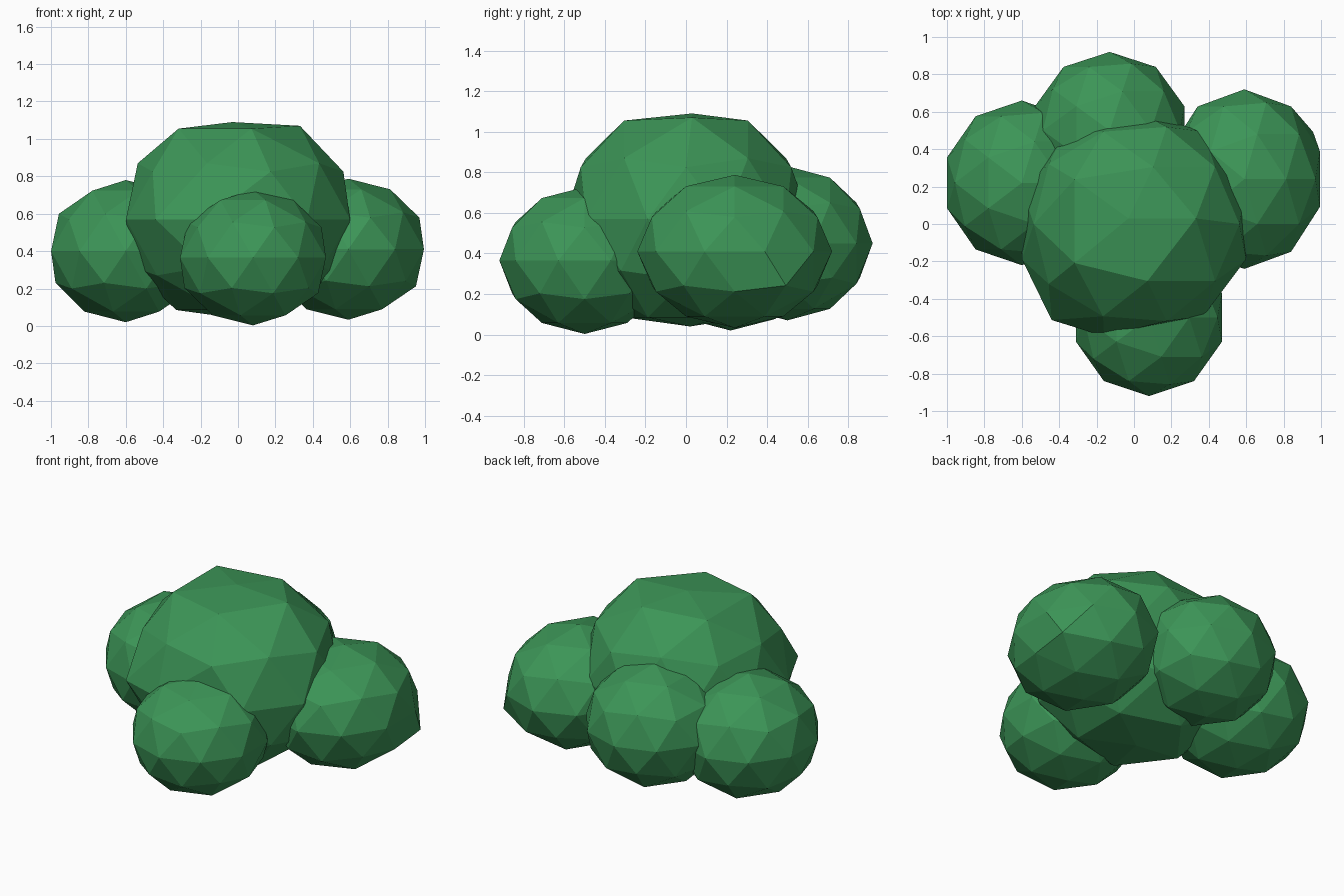
import bpy
import bmesh
from mathutils import Vector

cube = bpy.data.objects.get("Cube")
if cube:
    bpy.data.objects.remove(cube, do_unlink=True)

# One leaf green for the whole bush
green = bpy.data.materials.new("leaf_green")
green.use_nodes = True
colour = (0.045, 0.30, 0.095, 1.0)
green.diffuse_color = colour
shader = green.node_tree.nodes["Principled BSDF"]
shader.inputs["Base Color"].default_value = colour
shader.inputs["Roughness"].default_value = 0.9


def clump(name, centre, radii, nudges=()):
    """Faceted leaf clump; each nudge moves the vertex nearest a direction."""
    bm = bmesh.new()
    bmesh.ops.create_icosphere(bm, subdivisions=2, radius=1.0)
    moves = [(max(bm.verts, key=lambda v: v.co.dot(Vector(d))), Vector(shift))
             for d, shift in nudges]
    for v in bm.verts:
        v.co = Vector(c * r for c, r in zip(v.co, radii))
    for v, shift in moves:
        v.co += shift
    mesh = bpy.data.meshes.new(name)
    bm.to_mesh(mesh)
    bm.free()
    mesh.materials.append(green)
    obj = bpy.data.objects.new(name, mesh)
    obj.location = centre
    bpy.context.collection.objects.link(obj)
    return obj


# Large central clump with slightly flattened poles
clump("main_clump", (0, 0, 0.57), (0.63, 0.61, 0.57), [
    ((0, 0, 1), (-0.03, 0.03, -0.05)),
    ((0, 0, -1), (0, 0.02, 0.04)),
    ((-0.42, 0.31, 0.85), (-0.05, 0.05, 0)),
    ((-0.42, -0.31, 0.85), (-0.05, -0.02, 0)),
    ((0.53, 0, 0.85), (0, 0.03, 0.015)),
    ((0.16, -0.5, 0.85), (-0.03, 0, 0)),
    ((0, -1, 0), (-0.16, 0.01, 0)),
    ((-0.59, -0.81, 0), (-0.07, -0.02, 0)),
])

# Smaller clumps around it
clump("front_clump", (0.08, -0.50, 0.365), (0.41, 0.42, 0.362))
clump("left_clump", (0.59, 0.24, 0.41), (0.425, 0.48, 0.377), [
    ((0.72, 0.53, -0.45), (0.06, 0, 0)),
])
clump("right_clump", (-0.60, 0.22, 0.40), (0.42, 0.44, 0.38))
clump("back_clump", (-0.13, 0.50, 0.45), (0.42, 0.42, 0.38))
